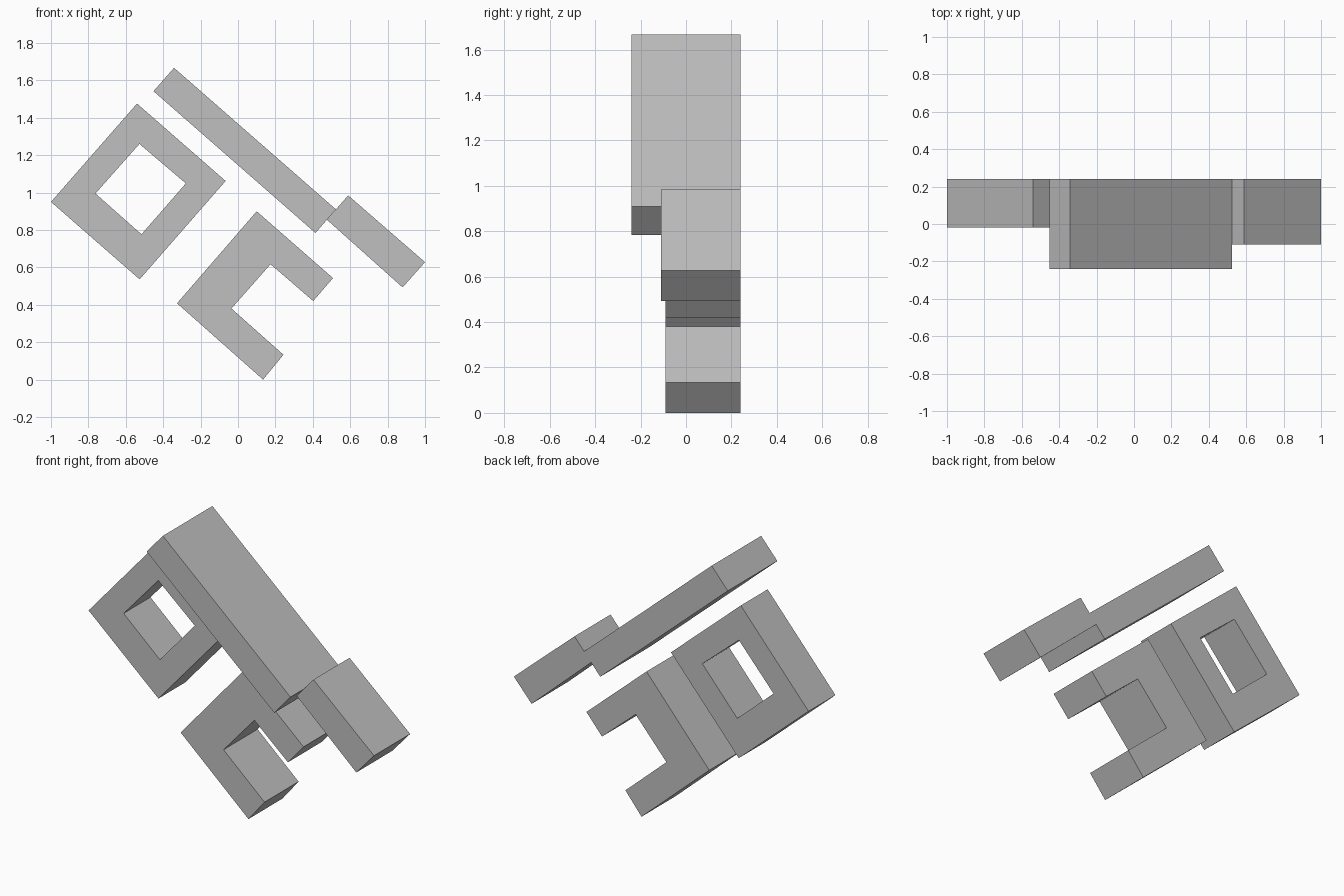
import bpy, bmesh

cube = bpy.data.objects.get("Cube")
if cube:
    bpy.data.objects.remove(cube, do_unlink=True)

BACK = 0.24

grey = bpy.data.materials.new("plain grey")
grey.use_nodes = True
colour = (0.53, 0.53, 0.53, 1)
grey.diffuse_color = colour
grey.node_tree.nodes["Principled BSDF"].inputs["Base Color"].default_value = colour


def slab(name, front, outline, hole=None):
    """Extrude an x-z outline from its front depth to the shared back plane."""
    bm = bmesh.new()

    def ring(points):
        return [bm.verts.new((x, front, z)) for x, z in points]

    outer = ring(outline)
    if hole:
        inner = ring(hole)
        for i in range(len(outer)):
            j = (i + 1) % len(outer)
            bm.faces.new((outer[i], outer[j], inner[j], inner[i]))
    else:
        bm.faces.new(outer)
    result = bmesh.ops.extrude_face_region(bm, geom=bm.faces[:], use_keep_orig=True)
    for v in result["geom"]:
        if isinstance(v, bmesh.types.BMVert):
            v.co.y = BACK
    bmesh.ops.recalc_face_normals(bm, faces=bm.faces[:])
    mesh = bpy.data.meshes.new(name)
    bm.to_mesh(mesh)
    bm.free()
    mesh.materials.append(grey)
    obj = bpy.data.objects.new(name, mesh)
    bpy.context.collection.objects.link(obj)


# Closed square frame
slab("square_frame", -0.02,
     [(-1, 0.95), (-0.54, 1.476), (-0.066, 1.062), (-0.526, 0.536)],
     [(-0.762, 0.995), (-0.527, 1.26), (-0.279, 1.049), (-0.516, 0.777)])

# Open three-sided frame
slab("open_frame", -0.09,
     [(-0.326, 0.408), (0.1, 0.9), (0.508, 0.543), (0.402, 0.42),
      (0.174, 0.617), (-0.035, 0.38), (0.243, 0.133), (0.134, 0)])

# Long deep bar and the shorter block against its end
slab("long_bar", -0.24,
     [(-0.452, 1.542), (-0.342, 1.667), (0.524, 0.91), (0.414, 0.784)])
slab("short_bar", -0.11,
     [(0.475, 0.855), (0.589, 0.985), (1, 0.628), (0.88, 0.493)])
